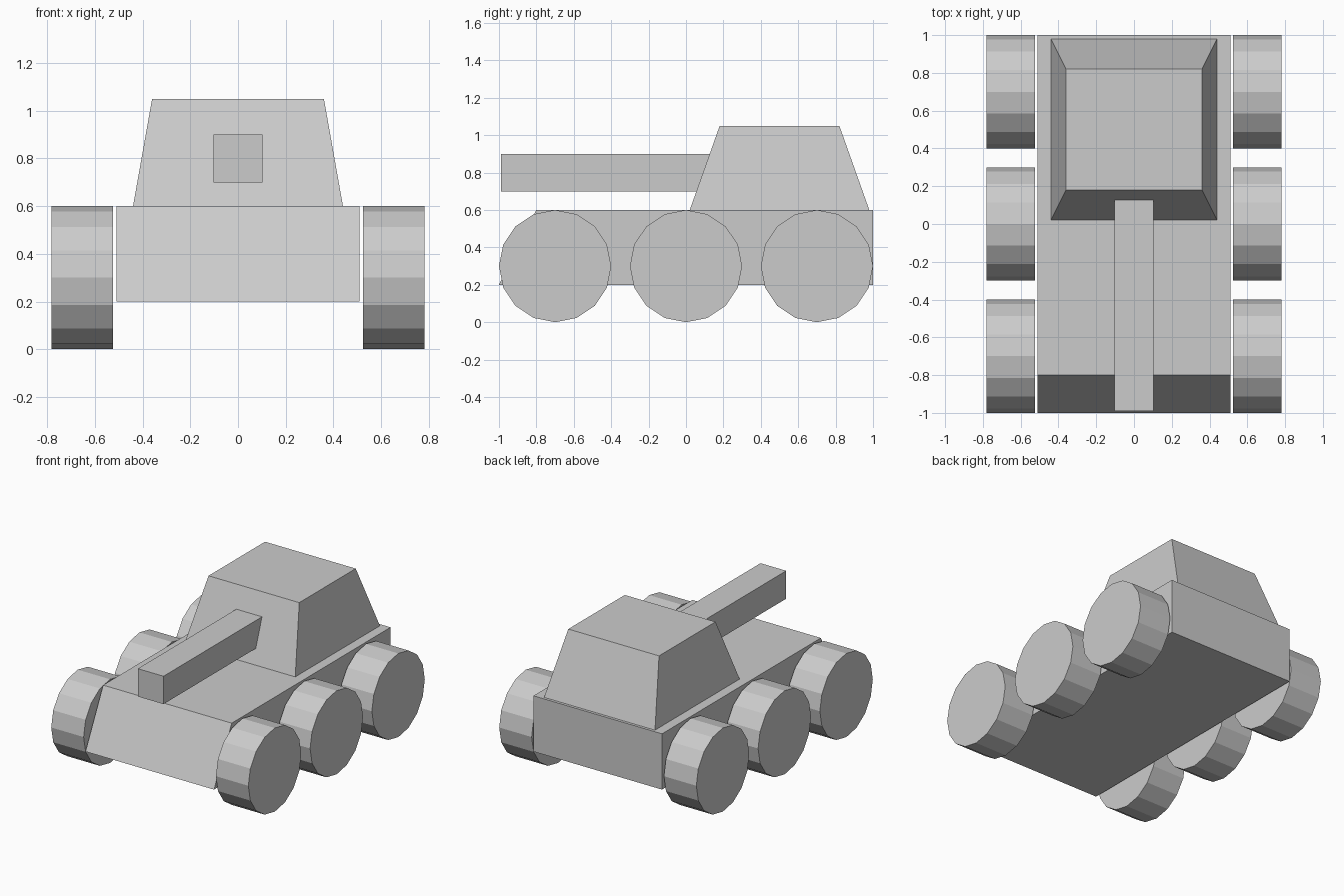
import bpy, bmesh
from math import pi
from mathutils import Matrix

if "Cube" in bpy.data.objects:
    bpy.data.objects.remove(bpy.data.objects["Cube"])


def finish(name, bm):
    bmesh.ops.recalc_face_normals(bm, faces=bm.faces)
    mesh = bpy.data.meshes.new(name)
    bm.to_mesh(mesh)
    bm.free()
    obj = bpy.data.objects.new(name, mesh)
    bpy.context.collection.objects.link(obj)
    return obj


def tapered_box(name, base, top):
    """Box between two rectangles, each (half width, y min, y max, z)."""
    bm = bmesh.new()
    rings = []
    for w, y0, y1, z in (base, top):
        rings.append([bm.verts.new(p) for p in
                      ((-w, y0, z), (w, y0, z), (w, y1, z), (-w, y1, z))])
    low, high = rings
    bm.faces.new(low[::-1])
    bm.faces.new(high)
    for i in range(4):
        j = (i + 1) % 4
        bm.faces.new((low[i], low[j], high[j], high[i]))
    return finish(name, bm)


def wheel(name, x, y):
    bm = bmesh.new()
    place = Matrix.Translation((x, y, 0.3)) @ Matrix.Rotation(pi / 2, 4, 'Y')
    bmesh.ops.create_cone(bm, cap_ends=True, segments=16, radius1=0.3,
                          radius2=0.3, depth=0.257, matrix=place)
    return finish(name, bm)


# Hull with sloped nose
tapered_box("hull", (0.51, -1.0, 1.0, 0.2), (0.51, -0.8, 1.0, 0.6))

# Turret tapering towards its roof
tapered_box("turret", (0.44, 0.02, 0.98, 0.6), (0.36, 0.18, 0.82, 1.05))

# Square gun barrel, its rear end sunk into the turret
tapered_box("gun_barrel", (0.102, -0.99, 0.15, 0.7), (0.102, -0.99, 0.15, 0.9))

# Three wheels on each side
for side, x in (("left", -0.6535), ("right", 0.6535)):
    for axle, y in (("front", -0.7), ("middle", 0.0), ("rear", 0.7)):
        wheel(f"{axle}_{side}_wheel", x, y)
